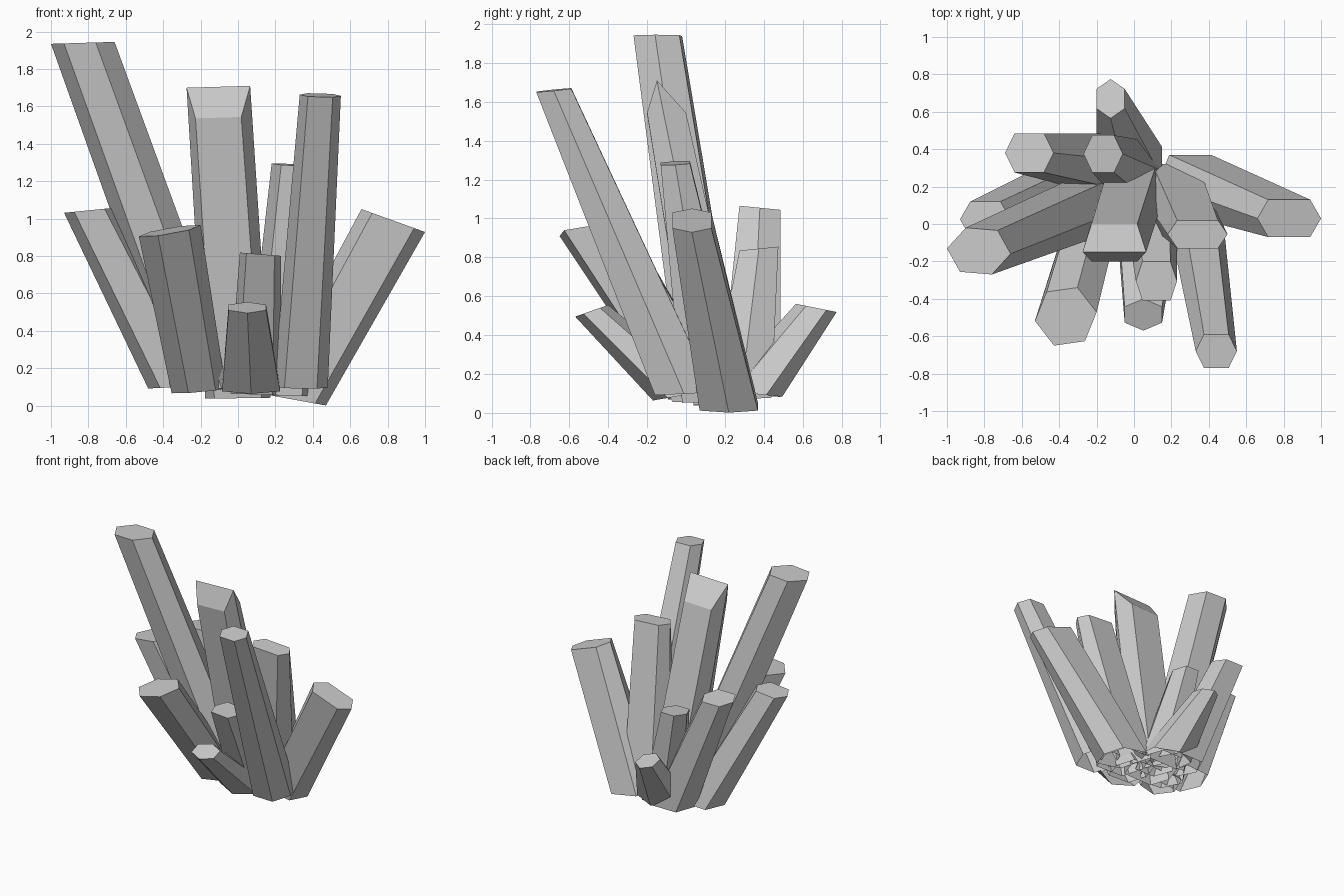
import bpy, bmesh, math

if "Cube" in bpy.data.objects:
    bpy.data.objects.remove(bpy.data.objects["Cube"])


def ring(bm, center, half, tilt, turn, flat, ridge=0):
    """Six-sided outline filling the half extents, with a tilted plane and optional raised ridge."""
    pts = [(1, 0), (flat, 0.866), (-flat, 0.866), (-1, 0), (-flat, -0.866), (flat, -0.866)]
    c, s = math.cos(math.radians(turn)), math.sin(math.radians(turn))
    pts = [(x * c - y * s, x * s + y * c) for x, y in pts]
    mx, my = max(p[0] for p in pts), max(p[1] for p in pts)
    verts = []
    for k, (x, y) in enumerate(pts):
        dx, dy = half[0] * x / mx, half[1] * y / my
        up = ridge if k % 3 == 0 else 0
        verts.append(bm.verts.new((center[0] + dx, center[1] + dy - up * 0.3,
                                   center[2] + tilt[0] * dx + tilt[1] * dy + up)))
    return verts


def crystal(name, tip, tip_half, tilt, base, base_half, turn=0, flat=0.6, ridge=0):
    bm = bmesh.new()
    low = ring(bm, base, base_half, (tilt[0] / 2, tilt[1] / 2), turn, flat)
    top = ring(bm, tip, tip_half, tilt, turn, flat, ridge)
    # walls, open underneath
    for k in range(6):
        n = (k + 1) % 6
        bm.faces.new((low[k], low[n], top[n], top[k]))
    if ridge:
        # gabled tip: two slopes meeting on the ridge
        bm.faces.new(top[0:4])
        bm.faces.new((top[3], top[4], top[5], top[0]))
    else:
        bm.faces.new(top)
    mesh = bpy.data.meshes.new(name)
    bm.to_mesh(mesh)
    bm.free()
    bpy.context.collection.objects.link(bpy.data.objects.new(name, mesh))


# tall crystals
crystal("tall_left_crystal", (-0.83, -0.145, 1.94), (0.17, 0.125), (0.03, 0),
        (-0.16, 0.13, 0.09), (0.18, 0.16), turn=-6, flat=0.5)
crystal("gabled_center_crystal", (-0.105, -0.1, 1.54), (0.17, 0.1), (0.03, 0),
        (0.0, 0.19, 0.04), (0.175, 0.15), flat=0.72, ridge=0.165)
crystal("tall_front_right_crystal", (0.44, -0.68, 1.66), (0.11, 0.09), (-0.03, 0.1),
        (0.335, -0.01, 0.1), (0.145, 0.15))

# medium crystals
crystal("inner_right_crystal", (0.34, -0.055, 1.285), (0.16, 0.075), (-0.06, 0.05),
        (0.22, 0.15, 0.06), (0.18, 0.17), flat=0.68)
crystal("outer_right_crystal", (0.83, 0.03, 0.99), (0.17, 0.1), (-0.36, 0),
        (0.3, 0.22, 0.032), (0.17, 0.15), flat=0.66)
crystal("outer_left_crystal", (-0.795, 0.025, 1.045), (0.135, 0.095), (0.1, 0),
        (-0.32, 0.19, 0.1), (0.16, 0.16))
crystal("back_left_crystal", (-0.56, 0.38, 1.055), (0.13, 0.105), (0, -0.1),
        (-0.14, 0.33, 0.09), (0.18, 0.155))
crystal("front_left_crystal", (-0.365, -0.495, 0.935), (0.165, 0.155), (0.17, 0.1),
        (-0.21, 0.06, 0.08), (0.145, 0.15), turn=8, flat=0.5)

# short crystals
crystal("back_center_crystal", (-0.165, 0.375, 0.845), (0.105, 0.1), (0, 0.1),
        (0.0, 0.28, 0.07), (0.16, 0.16), flat=0.55)
crystal("front_center_crystal", (0.12, -0.305, 0.81), (0.11, 0.105), (-0.08, 0),
        (0.09, 0.08, 0.06), (0.14, 0.15), flat=0.68)
crystal("short_front_crystal", (0.05, -0.485, 0.525), (0.1, 0.085), (0, 0.35),
        (0.07, -0.02, 0.09), (0.155, 0.15), turn=30, flat=0.5)
crystal("short_back_crystal", (-0.125, 0.67, 0.54), (0.075, 0.105), (0, -0.2),
        (-0.025, 0.33, 0.1), (0.175, 0.165), turn=30, flat=0.5)
